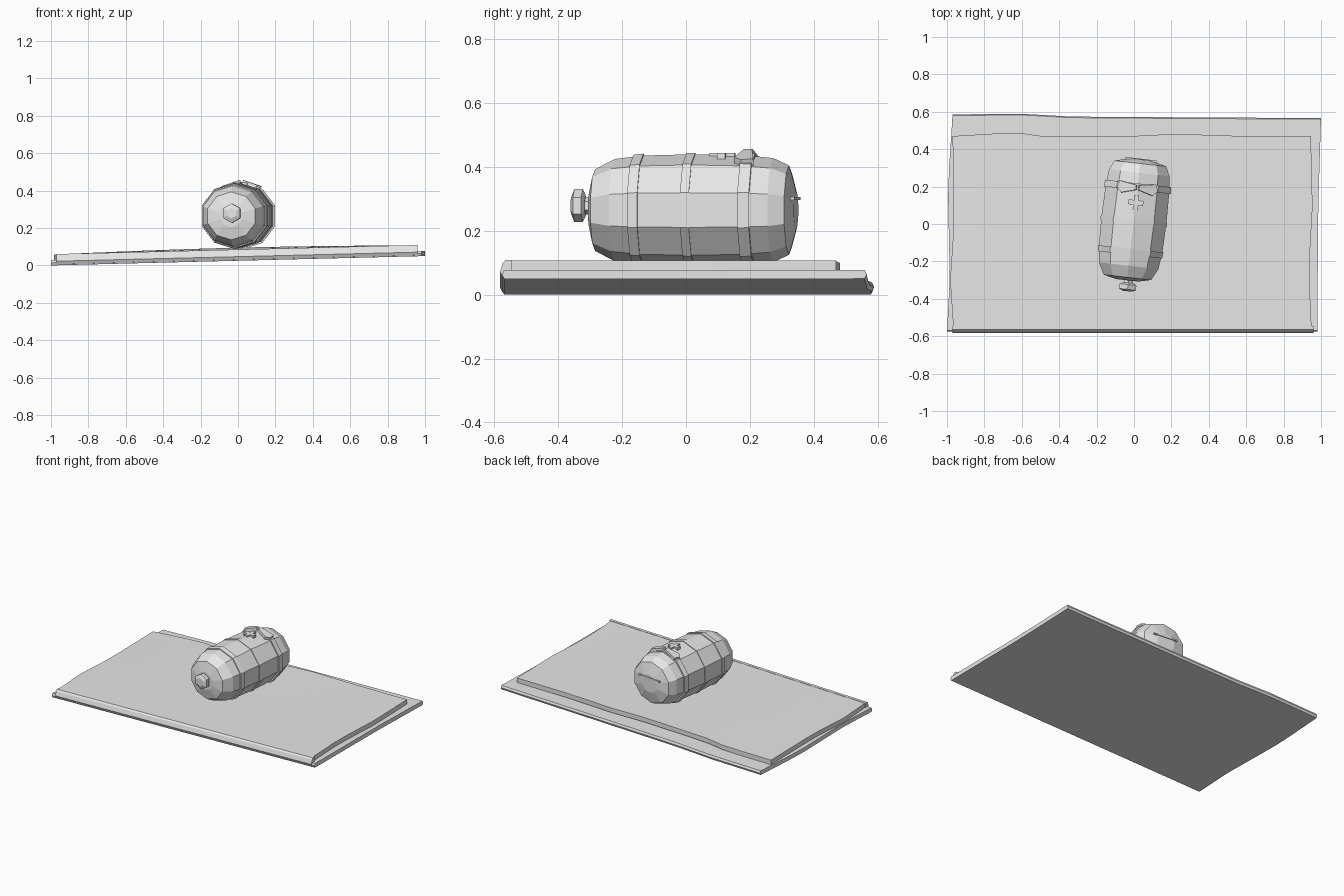
import bpy, bmesh, math
from mathutils import Matrix, Vector

if "Cube" in bpy.data.objects:
    bpy.data.objects.remove(bpy.data.objects["Cube"])

grey = bpy.data.materials.new("plain grey")
grey.diffuse_color = (0.8, 0.8, 0.8, 1)
grey.use_nodes = True
grey.node_tree.nodes["Principled BSDF"].inputs["Base Color"].default_value = grey.diffuse_color


def finish(name, bm, matrix=None):
    """Turn a bmesh into a flat shaded, coloured object."""
    if matrix is not None:
        bm.transform(matrix)
    bmesh.ops.recalc_face_normals(bm, faces=bm.faces[:])
    me = bpy.data.meshes.new(name)
    bm.to_mesh(me)
    bm.free()
    me.materials.append(grey)
    ob = bpy.data.objects.new(name, me)
    bpy.context.collection.objects.link(ob)
    return ob


def lerp_table(table, t):
    """Piecewise linear lookup in a list of (key, value) pairs."""
    for (a, va), (b, vb) in zip(table, table[1:]):
        if t <= b:
            return va + (vb - va) * max(0, (t - a) / (b - a))
    return table[-1][1]


def ground(x):
    """Underside of the gently tilted slab."""
    return 0.025 * (x + 1)


def slab(name, left, right, front, back, lift, thick, bow, bulge):
    """Wavy-edged sheet: a grid with top and bottom skins and a bulged rim."""
    nx, ny = 16, 8
    bm = bmesh.new()
    levels = []
    for level in (0, 0.5, 1):
        grid = {}
        for i in range(nx + 1):
            for j in range(ny + 1):
                edge = i in (0, nx) or j in (0, ny)
                if level == 0.5 and not edge:
                    continue
                u, v = i / nx, j / ny
                y0, y1 = front, lerp_table(back, 2 * u - 1)
                y = y0 + (y1 - y0) * v
                x0, x1 = lerp_table(left, y), lerp_table(right, y)
                x = x0 + (x1 - x0) * u
                arch = bow * v * math.cos(math.pi * x / 2)
                z = ground(x) + lift + thick * level + arch
                if level == 0.5 and j in (0, ny):
                    y += bulge if j else -bulge
                grid[i, j] = bm.verts.new((x, y, z))
        levels.append(grid)
    for grid in (levels[0], levels[2]):
        for i in range(nx):
            for j in range(ny):
                bm.faces.new([grid[k] for k in
                              ((i, j), (i + 1, j), (i + 1, j + 1), (i, j + 1))])
    rim = ([(i, 0) for i in range(nx)] + [(nx, j) for j in range(ny)]
           + [(i, ny) for i in range(nx, 0, -1)] + [(0, j) for j in range(ny, 0, -1)])
    for lo, hi in zip(levels, levels[1:]):
        for a, b in zip(rim, rim[1:] + rim[:1]):
            bm.faces.new((lo[a], lo[b], hi[b], hi[a]))
    return finish(name, bm)


def lathe(name, rings, sides, matrix, phase=0.0, wide=1.0, closed=False):
    """Rings of (y, radius) around the y axis, capped or joined end to end."""
    bm = bmesh.new()
    loops = []
    for y, r in rings:
        angles = [phase + 2 * math.pi * k / sides for k in range(sides)]
        loops.append([bm.verts.new((wide * r * math.cos(a), y, r * math.sin(a)))
                      for a in angles])
    pairs = list(zip(loops, loops[1:]))
    if closed:
        pairs.append((loops[-1], loops[0]))
    else:
        bm.faces.new(loops[0])
        bm.faces.new(loops[-1])
    for a, b in pairs:
        for k in range(sides):
            n = (k + 1) % sides
            bm.faces.new((a[k], a[n], b[n], b[k]))
    return finish(name, bm, matrix)


def prism(name, outline, depth, matrix):
    """Extrude an xy outline upward by depth."""
    bm = bmesh.new()
    face = bm.faces.new([bm.verts.new((x, y, 0)) for x, y in outline])
    out = bmesh.ops.extrude_face_region(bm, geom=[face])
    verts = [g for g in out["geom"] if isinstance(g, bmesh.types.BMVert)]
    bmesh.ops.translate(bm, verts=verts, vec=(0, 0, depth))
    return finish(name, bm, matrix)


# Lower and upper sheets
slab("lower_sheet",
     [(-0.575, -1.0), (-0.3, -0.985), (0.2, -0.995), (0.58, -0.97)],
     [(-0.575, 0.98), (0.1, 0.985), (0.57, 1.0)],
     -0.57, [(-1, 0.58), (-0.62, 0.583), (-0.35, 0.568), (1, 0.56)],
     0, 0.028, 0, 0.006)
slab("upper_sheet",
     [(-0.57, -0.965), (-0.3, -0.983), (0.0, -0.963), (0.48, -0.97)],
     [(-0.57, 0.95), (-0.25, 0.935), (0.1, 0.955), (0.48, 0.945)],
     -0.555, [(-1, 0.47), (-0.65, 0.49), (-0.5, 0.47), (0.0, 0.47), (0.25, 0.482), (0.6, 0.47), (1, 0.47)],
     0.027, 0.031, 0.012, 0.0)

# Rounded fold joining the two sheets along the front
bm = bmesh.new()
fold = [(-0.545, 0.004), (-0.575, 0.006), (-0.583, 0.022),
        (-0.574, 0.05), (-0.565, 0.06), (-0.545, 0.06)]
ends = [[bm.verts.new((x, y, ground(x) + z)) for y, z in fold] for x in (-0.97, 0.96)]
for end in ends:
    bm.faces.new(end)
for k in range(len(fold)):
    n = (k + 1) % len(fold)
    bm.faces.new((ends[0][k], ends[0][n], ends[1][n], ends[1][k]))
finish("front_fold", bm)

# Barrel lying on its side, turned slightly
place = Matrix.Translation((0, 0.025, 0.265)) @ Matrix.Rotation(math.radians(-6.5), 4, "Z")
profile = [(-0.328, 0.06), (-0.312, 0.128), (-0.25, 0.160), (-0.16, 0.171), (0, 0.175),
           (0.17, 0.171), (0.25, 0.163), (0.30, 0.140), (0.322, 0.06)]
radius = [(y, r) for y, r in profile]
WIDE = 1.05
lathe("barrel_body", profile, 10, place, math.pi / 10, WIDE)

# Raised hoops
for name, y, rise, half in (("front_hoop", -0.175, 0.006, 0.016),
                            ("middle_hoop", -0.01, 0.004, 0.014),
                            ("back_hoop", 0.175, 0.009, 0.018)):
    a, b = lerp_table(radius, y - half), lerp_table(radius, y + half)
    lathe(name, [(y - half, a - 0.01), (y - half, a + rise),
                 (y + half, b + rise), (y + half, b - 0.01)],
          10, place, math.pi / 10, WIDE, closed=True)

# Six-sided tap on the front end
tap = place @ Matrix.Translation((0.008, 0, 0.014))
lathe("tap_stem", [(-0.35, 0.027), (-0.31, 0.027)], 6, tap, math.pi / 6)
lathe("tap_knob", [(-0.386, 0.028), (-0.376, 0.052), (-0.35, 0.052), (-0.341, 0.034)],
      6, tap, math.pi / 6)

# Bar across the back end
bar = place @ Matrix.Translation((0, 0.318, 0.032))
prism("back_bar", [(-0.085, -0.03), (0.085, -0.03), (0.085, 0.008), (-0.085, 0.008)], 0.009, bar)

# Small cross badge on top
w, a = 0.013, 0.04
quarter = [(w, w), (w, a), (-w, a)]
cross = []
for q in range(4):
    rot = Matrix.Rotation(q * math.pi / 2, 2)
    cross += [tuple(rot @ Vector(p)) for p in quarter]
prism("cross_badge", cross, 0.02, place @ Matrix.Translation((0, 0.09, 0.159)))

# Two strap ends folded over the back hoop
for name, s in (("left_strap_end", -1), ("right_strap_end", 1)):
    m = place @ Matrix.Translation((s * 0.045, 0.17, 0.156)) @ Matrix.Rotation(s * 0.32, 4, "Y")
    prism(name, [(-0.045 * s, -0.012), (0.035 * s, -0.034), (0.06 * s, -0.01),
                 (0.05 * s, 0.028), (-0.045 * s, 0.014)], 0.022, m)
